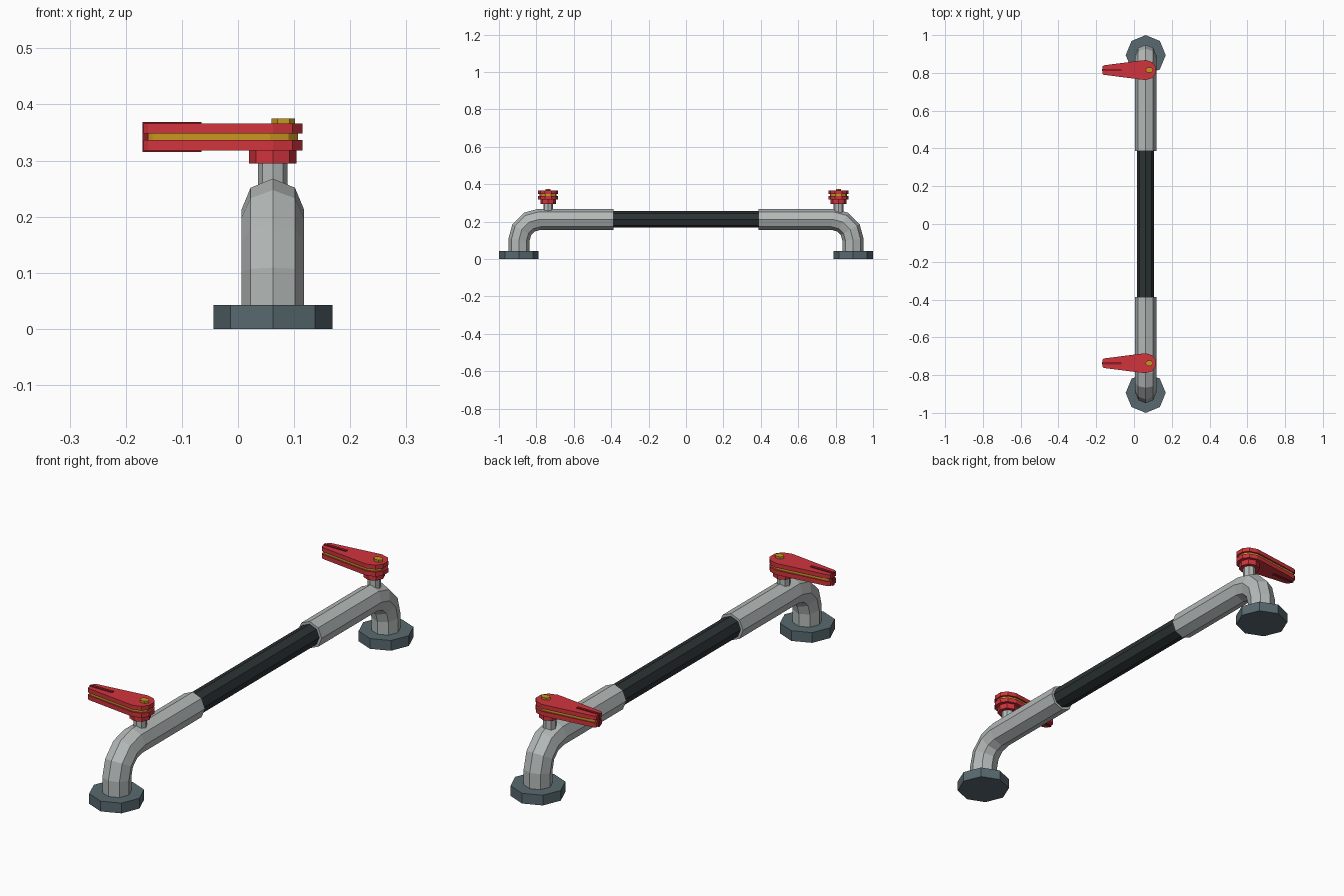
import bpy, bmesh, math
from mathutils import Vector

if "Cube" in bpy.data.objects:
    bpy.data.objects.remove(bpy.data.objects["Cube"])

CX = 0.062           # x of the rail centre line
RAIL_Z = 0.212       # height of the rail centre line


def mat(name, r, g, b):
    lin = [((c / 255 + 0.055) / 1.055) ** 2.4 for c in (r, g, b)]
    m = bpy.data.materials.new(name)
    m.diffuse_color = (*lin, 1)
    m.use_nodes = True
    m.node_tree.nodes["Principled BSDF"].inputs["Base Color"].default_value = m.diffuse_color
    return m


STEEL = mat("light grey", 180, 186, 185)
BASE = mat("slate grey", 88, 105, 111)
GRIP = mat("near black", 44, 50, 52)
RED = mat("red", 208, 52, 60)
DARK = mat("dark red", 140, 28, 38)
GOLD = mat("gold", 200, 150, 32)


def loft(name, rings, material):
    """Skin a list of equal rings and cap both ends."""
    bm = bmesh.new()
    vs = [[bm.verts.new(p) for p in ring] for ring in rings]
    n = len(vs[0])
    for a, b in zip(vs, vs[1:]):
        for i in range(n):
            j = (i + 1) % n
            bm.faces.new((a[i], a[j], b[j], b[i]))
    bm.faces.new(vs[0][::-1])
    bm.faces.new(vs[-1])
    bmesh.ops.recalc_face_normals(bm, faces=bm.faces)
    me = bpy.data.meshes.new(name)
    bm.to_mesh(me)
    bm.free()
    me.materials.append(material)
    ob = bpy.data.objects.new(name, me)
    bpy.context.collection.objects.link(ob)
    return ob


def prism(name, outline, y, z0, z1, material):
    """Upright prism from an outline given as x and y offset."""
    return loft(name, [[(px, y + py, z) for px, py in outline] for z in (z0, z1)], material)


def polygon(r, n=8, cx=CX):
    return [(cx + r * math.cos(2 * math.pi * i / n), r * math.sin(2 * math.pi * i / n)) for i in range(n)]


def tube(name, path, r, material, n=8):
    """Mitred sweep of an octagon along a path of (y, z) points."""
    pts = [Vector(p) for p in path]
    rings = []
    for i, p in enumerate(pts):
        d0 = (p - pts[i - 1]).normalized() if i else (pts[1] - p).normalized()
        d1 = (pts[i + 1] - p).normalized() if i < len(pts) - 1 else d0
        t = (d0 + d1).normalized()
        side = Vector((-t.y, t.x)) / t.dot(d0)
        ring = []
        for k in range(n):
            a = 2 * math.pi * k / n
            q = p + side * r * math.sin(a)
            ring.append((CX + r * math.cos(a), q.x, q.y))
        rings.append(ring)
    return loft(name, rings, material)


# Lever outline: rounded head tapering to a blunt tip
half = [(0.115, 0.018), (0.097, 0.042), (0.062, 0.053), (0.035, 0.05), (-0.16, 0.025), (-0.168, 0.018)]
lever = half + [(x, -y) for x, y in reversed(half)]
inner = [(-0.025 + (x + 0.025) * 0.945, y * 0.86) for x, y in lever]


for s, label, lever_y in ((-1, "front", -0.737), (1, "back", 0.815)):
    # Foot flange and bent end pipe
    prism(label + "_foot_flange", polygon(0.106), s * 0.894, 0, 0.043, BASE)
    R = 0.11
    bend = [(s * (0.893 - R + R * math.cos(a)), RAIL_Z - R + R * math.sin(a))
            for a in (math.radians(30 * k) for k in range(4))]
    tube(label + "_end_pipe", [(s * 0.893, 0.03)] + bend + [(s * 0.387, RAIL_Z)], 0.056, STEEL)

    # Valve stem, collar and two-plate lever with a gold core
    prism(label + "_valve_stem", polygon(0.026), lever_y, 0.23, 0.30, STEEL)
    prism(label + "_lever_collar", polygon(0.042), lever_y, 0.295, 0.319, RED)
    prism(label + "_lever_lower_plate", lever, lever_y, 0.318, 0.337, RED)
    prism(label + "_lever_core", inner, lever_y, 0.336, 0.349, GOLD)
    prism(label + "_lever_upper_plate", lever, lever_y, 0.348, 0.366, RED)

    # Grip rib along the tip and screw on the head
    rib = [(-0.17, -0.006), (-0.065, -0.006), (-0.065, 0.006), (-0.17, 0.006)]
    prism(label + "_grip_rib", rib, lever_y, 0.315, 0.369, DARK)
    screw = [(x, y * 0.75) for x, y in polygon(0.021, 6, 0.081)]
    prism(label + "_lever_screw", screw, lever_y, 0.36, 0.375, GOLD)

# Dark middle grip between the end pipes
tube("middle_grip", [(-0.42, RAIL_Z), (0.42, RAIL_Z)], 0.045, GRIP)
